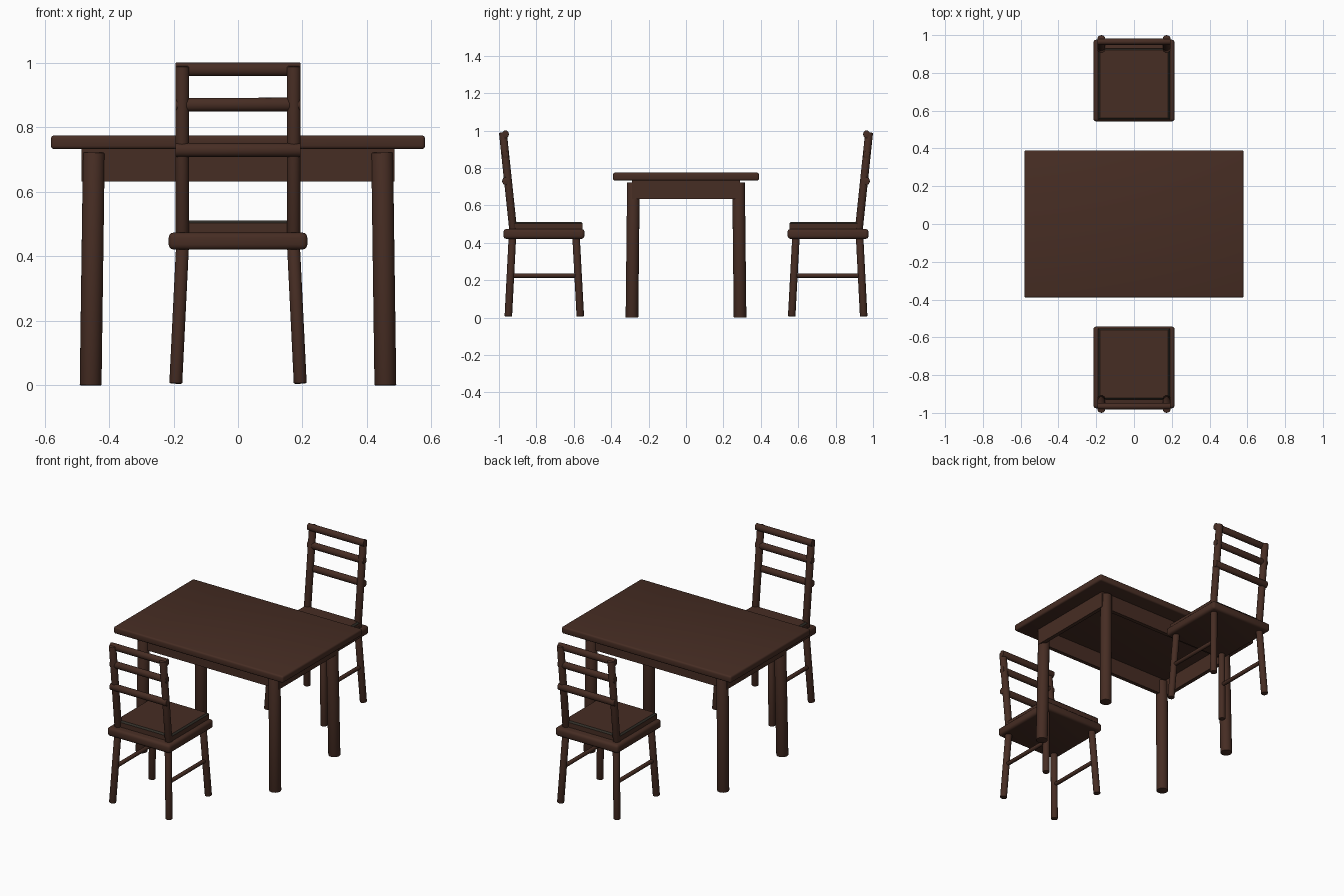
import bpy, bmesh
from mathutils import Vector, Matrix

if "Cube" in bpy.data.objects:
    bpy.data.objects.remove(bpy.data.objects["Cube"])


def material(name, rgb):
    m = bpy.data.materials.new(name)
    m.diffuse_color = (*rgb, 1)
    m.use_nodes = True
    m.node_tree.nodes["Principled BSDF"].inputs["Base Color"].default_value = m.diffuse_color
    return m


WOOD = material("dark brown wood", (0.062, 0.026, 0.017))
TRIM = material("dark seat trim", (0.03, 0.026, 0.02))


def finish(name, bm, mats=(WOOD,)):
    me = bpy.data.meshes.new(name)
    bm.to_mesh(me)
    bm.free()
    ob = bpy.data.objects.new(name, me)
    bpy.context.collection.objects.link(ob)
    for m in mats:
        me.materials.append(m)
    bpy.ops.object.select_all(action='DESELECT')
    ob.select_set(True)
    bpy.context.view_layer.objects.active = ob
    bpy.ops.object.shade_smooth_by_angle(angle=0.7)
    return ob


def box(name, lo, hi, bevel=0.0, segments=3):
    lo, hi = Vector(lo), Vector(hi)
    bm = bmesh.new()
    bmesh.ops.create_cube(bm, size=1, matrix=Matrix.Translation((lo + hi) / 2)
                          @ Matrix.Diagonal((*(hi - lo), 1)))
    if bevel:
        bmesh.ops.bevel(bm, geom=bm.edges[:], offset=bevel, segments=segments,
                        profile=0.5, affect='EDGES')
    return finish(name, bm)


def rod(name, a, b, r, squash=1.0, bevel=0.003):
    """Round bar from a to b; squash flattens it along its local y."""
    a, b = Vector(a), Vector(b)
    d = b - a
    bm = bmesh.new()
    bmesh.ops.create_cone(bm, cap_ends=True, segments=24, radius1=r, radius2=r, depth=d.length)
    rims = [e for e in bm.edges if any(len(f.verts) > 4 for f in e.link_faces)]
    bmesh.ops.bevel(bm, geom=rims, offset=bevel, segments=2, profile=0.5, affect='EDGES')
    rot = d.to_track_quat('Z', 'Y').to_matrix().to_4x4()
    bm.transform(Matrix.Translation((a + b) / 2) @ Matrix.Diagonal((1, squash, 1, 1)) @ rot)
    return finish(name, bm)


def cushion(name, y0, y1):
    bm = bmesh.new()
    bmesh.ops.create_cube(bm, size=1, matrix=Matrix.Translation((0, (y0 + y1) / 2, 0.49))
                          @ Matrix.Diagonal((0.38, abs(y1 - y0), 0.044, 1)))
    top = [e for e in bm.edges if all(v.co.z > 0.5 for v in e.verts)]
    bmesh.ops.bevel(bm, geom=top, offset=0.009, segments=1, affect='EDGES')
    # the sloping rim is the trim
    bm.normal_update()
    for f in bm.faces:
        f.material_index = 1 if 0.2 < f.normal.z < 0.9 else 0
    finish(name, bm, (WOOD, TRIM))


# table
box("table_top", (-0.58, -0.39, 0.733), (0.58, 0.39, 0.775), 0.01)
for s, side in ((-1, "left"), (1, "right")):
    box(f"apron_{side}", (s * 0.461, -0.29, 0.633), (s * 0.485, 0.29, 0.735))
    for t, end in ((-1, "front"), (1, "back")):
        rod(f"table_leg_{end}_{side}", (s * 0.457, t * 0.289, 0),
            (s * 0.447, t * 0.281, 0.722), 0.034)
for t, end in ((-1, "front"), (1, "back")):
    box(f"apron_{end}", (-0.461, t * 0.266, 0.633), (0.461, t * 0.29, 0.735))

# two chairs facing the table
for t, end in ((-1, "front"), (1, "back")):
    lo, hi = sorted((t * 0.543, t * 0.976))
    box(f"{end}_chair_seat", (-0.215, lo, 0.421), (0.215, hi, 0.474), 0.016)
    cushion(f"{end}_chair_cushion", t * 0.553, t * 0.93)
    for s, side in ((-1, "left"), (1, "right")):
        rod(f"{end}_chair_inner_leg_{side}", (s * 0.193, t * 0.565, 0.006),
            (s * 0.172, t * 0.588, 0.435), 0.02)
        rod(f"{end}_chair_outer_leg_{side}", (s * 0.193, t * 0.95, 0.006),
            (s * 0.172, t * 0.928, 0.435), 0.02)
        rod(f"{end}_chair_stretcher_{side}", (s * 0.182, t * 0.938, 0.225),
            (s * 0.182, t * 0.577, 0.225), 0.012)
        rod(f"{end}_chair_post_{side}", (s * 0.173, t * 0.922, 0.45),
            (s * 0.173, t * 0.979, 0.99), 0.021)
    for z, name in ((0.98, "top"), (0.871, "middle"), (0.73, "lower")):
        rod(f"{end}_chair_{name}_rail", (-0.194, t * 0.965, z), (0.194, t * 0.965, z), 0.021)

# rails are slightly flattened front to back
for ob in bpy.data.objects:
    if ob.name.endswith("_rail"):
        c = sum((v.co.y for v in ob.data.vertices)) / len(ob.data.vertices)
        for v in ob.data.vertices:
            v.co.y = c + (v.co.y - c) * 0.85
